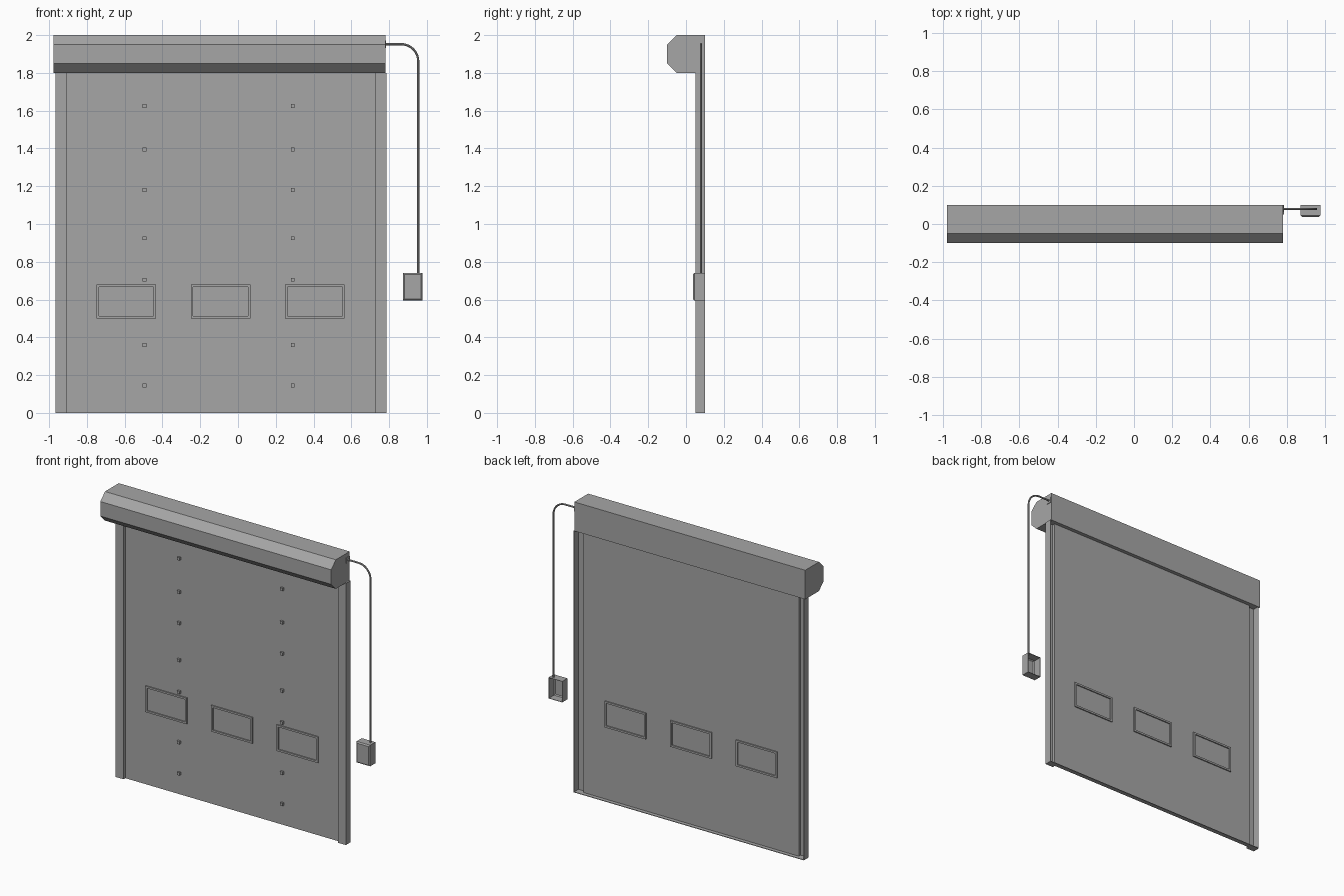
import bpy, bmesh, math
from mathutils import Vector

cube = bpy.data.objects.get("Cube")
if cube:
    bpy.data.objects.remove(cube, do_unlink=True)

grey = bpy.data.materials.new("plain grey")
grey.use_nodes = True
GREY = (0.38, 0.38, 0.38, 1)
grey.diffuse_color = GREY
grey.node_tree.nodes["Principled BSDF"].inputs["Base Color"].default_value = GREY


def finish(name, bm):
    bmesh.ops.recalc_face_normals(bm, faces=bm.faces)
    mesh = bpy.data.meshes.new(name)
    bm.to_mesh(mesh)
    bm.free()
    mesh.materials.append(grey)
    obj = bpy.data.objects.new(name, mesh)
    bpy.context.collection.objects.link(obj)
    return obj


def add_box(bm, x, y, z):
    """Add a box given (low, high) pairs."""
    verts = bmesh.ops.create_cube(bm, size=1)["verts"]
    for v in verts:
        v.co = [lo + (c + 0.5) * (hi - lo) for c, (lo, hi) in zip(v.co, (x, y, z))]


def box(name, x, y, z):
    bm = bmesh.new()
    add_box(bm, x, y, z)
    return finish(name, bm)


def extrude(name, points, direction):
    """Extrude a closed outline along a direction."""
    bm = bmesh.new()
    face = bm.faces.new([bm.verts.new(p) for p in points])
    out = bmesh.ops.extrude_face_region(bm, geom=[face], use_keep_orig=True)
    moved = [g for g in out["geom"] if isinstance(g, bmesh.types.BMVert)]
    bmesh.ops.translate(bm, vec=Vector(direction), verts=moved)
    return finish(name, bm)


BACK, FRONT, SHEET = 0.10, 0.05, 0.07
T = 0.004                      # sheet thickness
IN_L, IN_R = -0.907, 0.726     # inner faces of the guides
WIDTH = 0.06
HEAD_Z = 1.80

# Roller housing with chamfered front
profile = [(-0.05, 2), (-0.1, 1.95), (-0.1, 1.85), (-0.05, HEAD_Z), (BACK, HEAD_Z), (BACK, 2)]
extrude("roller_housing", [(-0.978, y, z) for y, z in profile], (1.758, 0, 0))

# Side guides: channels open to the back, with a foot plate
for name, inner, s in (("right_guide", IN_L, -1), ("left_guide", IN_R, 1)):
    outer = inner + s * WIDTH
    outline = [(inner, SHEET + T), (inner, FRONT), (outer, FRONT), (outer, BACK),
               (outer - s * T, BACK), (outer - s * T, FRONT + T),
               (inner + s * T, FRONT + T), (inner + s * T, SHEET + T)]
    extrude(name, [(x, y, 0) for x, y in outline], (0, 0, HEAD_Z))
    box(name + "_foot", sorted((inner, outer)), (FRONT, BACK), (0, T))

# Door curtain and its bottom ledge
box("door_curtain", (IN_L, IN_R), (SHEET, SHEET + T), (0, HEAD_Z))
box("bottom_ledge", (IN_L, IN_R), (SHEET, BACK), (0, T))

# Window frames, raised on both sides of the curtain
FRAME = 0.013
for i, x in enumerate((-0.75, -0.25, 0.25)):
    x2, z, z2 = x + 0.315, 0.5, 0.68
    depth = (SHEET - 0.008, SHEET + T + 0.008)
    bm = bmesh.new()
    for side in (x, x2 - FRAME):
        add_box(bm, (side, side + FRAME), depth, (z, z2))
    for level in (z, z2 - FRAME):
        add_box(bm, (x + FRAME, x2 - FRAME), depth, (level, level + FRAME))
    finish(f"window_frame_{i + 1}", bm)

# Two columns of square studs
bm = bmesh.new()
for x in (-0.495, 0.29):
    for z in (0.145, 0.36, 0.705, 0.925, 1.18, 1.395, 1.625):
        add_box(bm, (x - 0.01, x + 0.01), (SHEET - 0.014, SHEET), (z - 0.01, z + 0.01))
finish("curtain_studs", bm)

# Control box: open at the back, front edges chamfered
bm = bmesh.new()
add_box(bm, (0.873, 0.976), (0.036, BACK), (0.595, 0.74))
bm.faces.ensure_lookup_table()
back = [f for f in bm.faces if f.calc_center_median().y > BACK - 0.001]
bmesh.ops.delete(bm, geom=back, context="FACES_ONLY")
front = [e for e in bm.edges if all(v.co.y < 0.04 for v in e.verts)]
bmesh.ops.bevel(bm, geom=front, offset=0.008, segments=1, affect="EDGES")
control = finish("control_box", bm)
shell = control.modifiers.new("shell", "SOLIDIFY")
shell.thickness = T
shell.offset = -1

# Cable: out of the housing, round a bend and down to the control box
R = 0.09
path = [(0.77, 1.952)]
for i in range(11):
    a = math.pi / 2 * (1 - i / 10)
    path.append((0.864 + R * math.cos(a), 1.862 + R * math.sin(a)))
path.append((0.954, 0.735))
curve = bpy.data.curves.new("cable", "CURVE")
curve.dimensions = "3D"
curve.bevel_depth = 0.006
curve.bevel_resolution = 2
curve.use_fill_caps = True
spline = curve.splines.new("POLY")
spline.points.add(len(path) - 1)
for point, (x, z) in zip(spline.points, path):
    point.co = (x, 0.079, z, 1)
curve.materials.append(grey)
cable = bpy.data.objects.new("cable", curve)
bpy.context.collection.objects.link(cable)
bpy.ops.object.select_all(action="DESELECT")
cable.select_set(True)
bpy.context.view_layer.objects.active = cable
bpy.ops.object.convert(target="MESH")
bpy.ops.object.shade_smooth_by_angle()

# Cable socket on the housing end
box("cable_socket", (0.778, 0.784), (0.06, 0.098), (1.933, 1.971))
